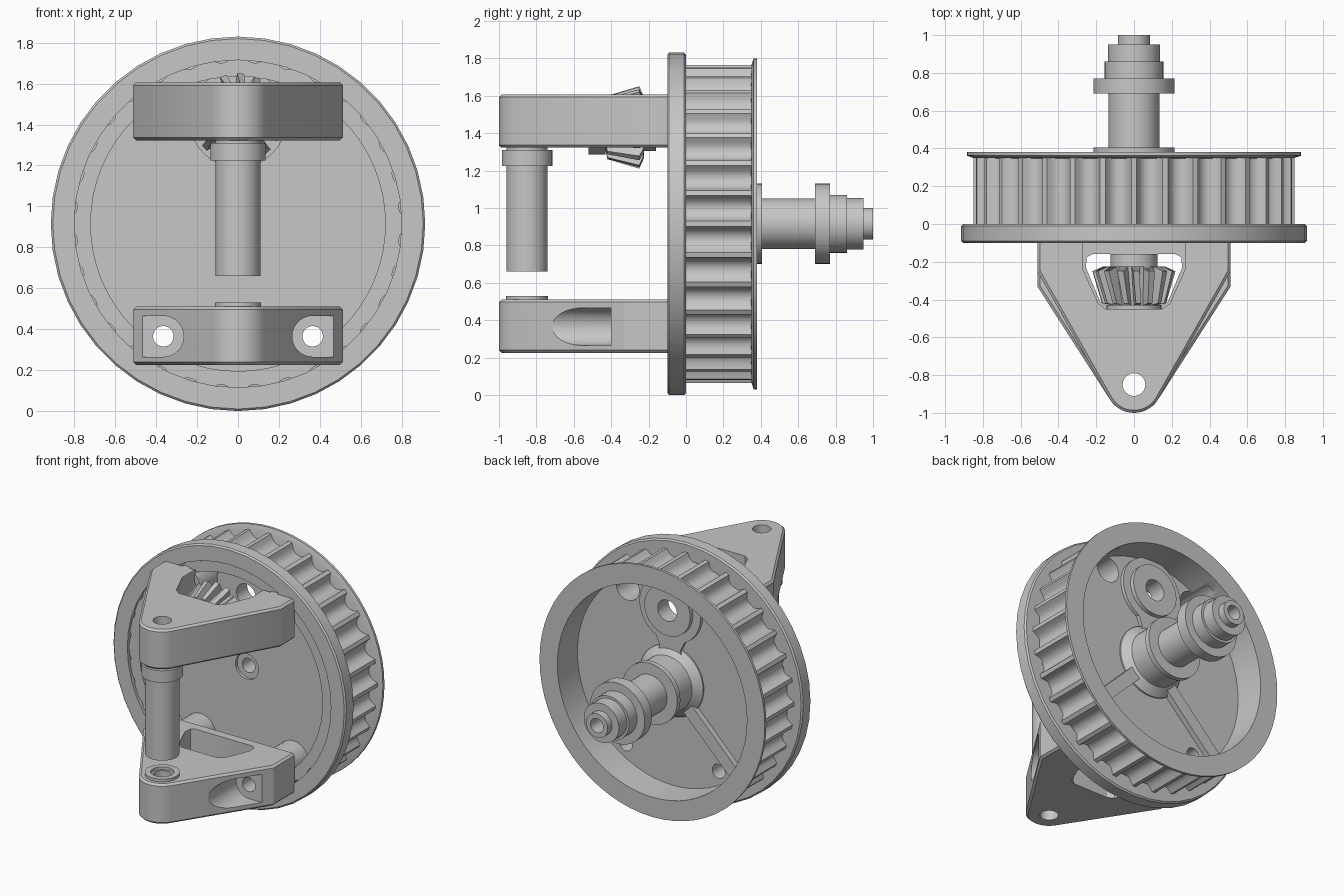
import bpy, bmesh
from math import sin, cos, pi, sqrt, atan2

if "Cube" in bpy.data.objects:
    bpy.data.objects.remove(bpy.data.objects["Cube"])

grey = bpy.data.materials.new("plain grey")
grey.use_nodes = True
COLOUR = (0.57, 0.57, 0.57, 1)
grey.diffuse_color = COLOUR
grey.node_tree.nodes["Principled BSDF"].inputs["Base Color"].default_value = COLOUR

MID = 0.915          # height of the wheel axis
GEAR_Z = 1.43        # height of the gear axis
TIP_Y = -0.85        # pin axis
WEB_FRONT, WEB_BACK = 0.1, 0.155
LOW_SCREW = (0.365, 0.365)
HIGH_SCREW = (0.35, 1.48)
parts = []


# ---- helpers ----
def loft(name, rings, closed=False):
    """Skin equal point rings; cap the ends, or join last to first."""
    bm = bmesh.new()
    vs = [[bm.verts.new(p) for p in ring] for ring in rings]
    n = len(vs[0])
    pairs = list(zip(vs, vs[1:])) + ([(vs[-1], vs[0])] if closed else [])
    for a, b in pairs:
        for i in range(n):
            j = (i + 1) % n
            bm.faces.new((a[i], a[j], b[j], b[i]))
    if not closed:
        bm.faces.new(vs[0])
        bm.faces.new(vs[-1])
    bmesh.ops.recalc_face_normals(bm, faces=bm.faces)
    mesh = bpy.data.meshes.new(name)
    bm.to_mesh(mesh)
    bm.free()
    mesh.materials.append(grey)
    obj = bpy.data.objects.new(name, mesh)
    bpy.context.collection.objects.link(obj)
    parts.append(obj)
    return obj


def place(u, v, t, axis):
    return (u, t, v) if axis == "y" else (u, v, t)


def turned(name, profile, centre, axis="y", closed=False, n=40):
    """Turn (radius, position) pairs around an axis."""
    rings = [[place(centre[0] + r * cos(2 * pi * i / n), centre[1] + r * sin(2 * pi * i / n), t, axis)
              for i in range(n)] for r, t in profile]
    return loft(name, rings, closed)


def tube(name, inner, steps, centre, axis="y", n=40):
    """Stepped turned part with a straight bore; steps are (radius, start, end)."""
    profile = [(inner, steps[0][1])]
    for r, a, b in steps:
        profile += [(r, a), (r, b)]
    profile.append((inner, steps[-1][2]))
    return turned(name, profile, centre, axis, True, n)


def prism(name, outline, lo, hi, axis="z"):
    return loft(name, [[place(u, v, t, axis) for u, v in outline] for t in (lo, hi)])


def rod(r, lo, hi, centre, axis="y", n=40):
    return turned("cutter", [(r, lo), (r, hi)], centre, axis, n=n)


def pair(point):
    """A point and its mirror image across x = 0."""
    return [(s * point[0], point[1]) for s in (-1, 1)]


def apply(obj):
    dg = bpy.context.evaluated_depsgraph_get()
    mesh = bpy.data.meshes.new_from_object(obj.evaluated_get(dg))
    obj.modifiers.clear()
    obj.data = mesh


def cut(obj, *cutters):
    for c in cutters:
        m = obj.modifiers.new("cut", "BOOLEAN")
        m.operation, m.solver, m.object = "DIFFERENCE", "EXACT", c
    apply(obj)
    for c in cutters:
        parts.remove(c)
        bpy.data.objects.remove(c)


def bevel(obj, width):
    m = obj.modifiers.new("bevel", "BEVEL")
    m.width, m.segments, m.limit_method, m.angle_limit = width, 1, "ANGLE", 0.9
    apply(obj)


# ---- toothed drum with a web between two cavities ----
TEETH, STEPS = 32, 12
outline = []
for i in range(TEETH * STEPS):
    d = ((i % STEPS) / STEPS - 0.5) / 0.38
    r = 0.85 - 0.06 * sqrt(max(0, 1 - d * d))
    a = 2 * pi * i / (TEETH * STEPS)
    outline.append((r * cos(a), MID + r * sin(a)))
drum = prism("toothed_drum", outline, -0.08, 0.365, "y")
axis = (0, MID)
cut(drum, rod(0.72, -0.3, WEB_FRONT, axis, n=64), rod(0.745, WEB_BACK, 0.6, axis, n=64))
cut(drum, rod(0.09, 0, 0.3, axis), rod(0.075, 0, 0.3, (0, GEAR_Z)),
    *[rod(0.05, 0, 0.3, p) for p in pair(LOW_SCREW)],
    *[rod(0.09, 0, 0.3, p) for p in pair(HIGH_SCREW)])

# ---- front flange and back lip ----
turned("front_flange", [(0.8, -0.1), (0.905, -0.1), (0.915, -0.09), (0.915, -0.01),
                        (0.905, 0), (0.8, 0)], axis, closed=True, n=44)
turned("back_lip", [(0.745, 0.345), (0.85, 0.35), (0.885, 0.362), (0.885, 0.38),
                    (0.745, 0.38)], axis, closed=True, n=64)

# ---- stepped shaft ----
tube("shaft", 0.05, [(0.12, 0.12, 0.14), (0.25, 0.14, 0.165), (0.195, 0.21, 0.37),
                     (0.215, 0.37, 0.405), (0.135, 0.405, 0.69),
                     (0.215, 0.69, 0.77), (0.155, 0.77, 0.86), (0.138, 0.86, 0.95),
                     (0.085, 0.95, 1.0)], axis)

# ---- bosses and ribs on the web ----
tube("gear_boss", 0.075, [(0.24, 0.09, 0.18), (0.18, 0.18, 0.21)], (0, GEAR_Z))
prism("boss_bridge", [(-0.13, 1.05), (0.13, 1.05), (0.08, 1.15), (0.13, 1.26),
                      (-0.13, 1.26), (-0.08, 1.15)], 0.13, 0.18, "y")
for s in (-1, 1):
    d, w = 0.707, 0.032
    near, far = 0.17 * d, 0.755 * d
    prism("web_rib", [(s * (near - w), MID - near - w), (s * (near + w), MID - near + w),
                      (s * (far + w), MID - far + w), (s * (far - w), MID - far - w)],
          0.13, 0.195, "y")
for p in pair(LOW_SCREW):
    tube("lower_screw_boss", 0.05, [(0.12, -0.1, 0.12)], p)
for p in pair(HIGH_SCREW):
    tube("upper_screw_boss", 0.09, [(0.125, -0.1, 0.12)], p)


# ---- triangular arms with a rounded tip ----
def arm(name, lo, hi, corner):
    side = atan2(0.4, corner - TIP_Y + 0.1)
    n = 14
    tip = [(0.15 * cos(a), TIP_Y + 0.15 * sin(a))
           for a in (side - pi + i * (pi - 2 * side) / n for i in range(n + 1))]
    obj = prism(name, tip + [(0.512, corner), (0.512, -0.085), (-0.512, -0.085), (-0.512, corner)], lo, hi)
    bevel(obj, 0.014)
    return obj


upper = arm("upper_arm", 1.322, 1.606, -0.25)
cut(upper,
    prism("cutter", [(0.27, 0.3), (0.27, -0.24), (0.19, -0.42), (0.15, -0.45),
                     (-0.15, -0.45), (-0.19, -0.42), (-0.27, -0.24), (-0.27, 0.3)], 1, 2),
    rod(0.06, 1, 2, (0, TIP_Y), "z"))

lower = arm("lower_arm", 0.225, 0.51, -0.33)
window = [(0.22, -0.16), (0.25, -0.175), (0.255, -0.23), (0.18, -0.41), (0.14, -0.435)]
window += [(-x, y) for x, y in reversed(window)]
cut(lower, prism("cutter", window, 0, 1), rod(0.06, 0, 1, (0, TIP_Y), "z"))
for s in (-1, 1):
    # screw hole and its pocket, rounded inward and open to the outside
    x, z = LOW_SCREW
    arc = [(s * (x - 0.1 * sin(a)), z + 0.1 * cos(a))
           for a in (i * pi / 16 for i in range(17))]
    pocket = arc + [(s * 0.8, z - 0.1), (s * 0.8, z + 0.1)]
    cut(lower, prism("cutter", pocket, -1.2, -0.4, "y"), rod(0.05, -0.6, 0.2, (s * x, z)))

# ---- hollow pin and bushing ----
tube("pin", 0.06, [(0.11, 0.66, 1.225), (0.135, 1.225, 1.31), (0.11, 1.31, 1.335)],
     (0, TIP_Y), "z")
tube("bushing", 0.075, [(0.112, 0.5, 0.53)], (0, TIP_Y), "z")

# ---- bevel gear ----
COGS = 16


def cog_ring(tip, root, tip_y, root_y, twist):
    ring = []
    for i in range(COGS):
        for f, r, y in ((0.0, root, root_y), (0.3, root, root_y), (0.45, tip, tip_y), (0.85, tip, tip_y)):
            a = 2 * pi * (i + f) / COGS + twist
            ring.append((r * cos(a), y, GEAR_Z + r * sin(a)))
    return ring


gear = loft("bevel_gear", [cog_ring(0.17, 0.125, -0.42, -0.43, 0), cog_ring(0.22, 0.165, -0.25, -0.225, 0.08)])
cut(gear, rod(0.075, -0.7, 0, (0, GEAR_Z)))
tube("gear_back_hub", 0.075, [(0.125, -0.24, -0.16)], (0, GEAR_Z))
tube("gear_front_hub", 0.075, [(0.145, -0.52, -0.43)], (0, GEAR_Z))

# ---- smooth shading with sharp edges kept ----
bpy.ops.object.select_all(action="DESELECT")
for p in parts:
    p.select_set(True)
bpy.context.view_layer.objects.active = parts[0]
bpy.ops.object.shade_smooth_by_angle(angle=0.55)
